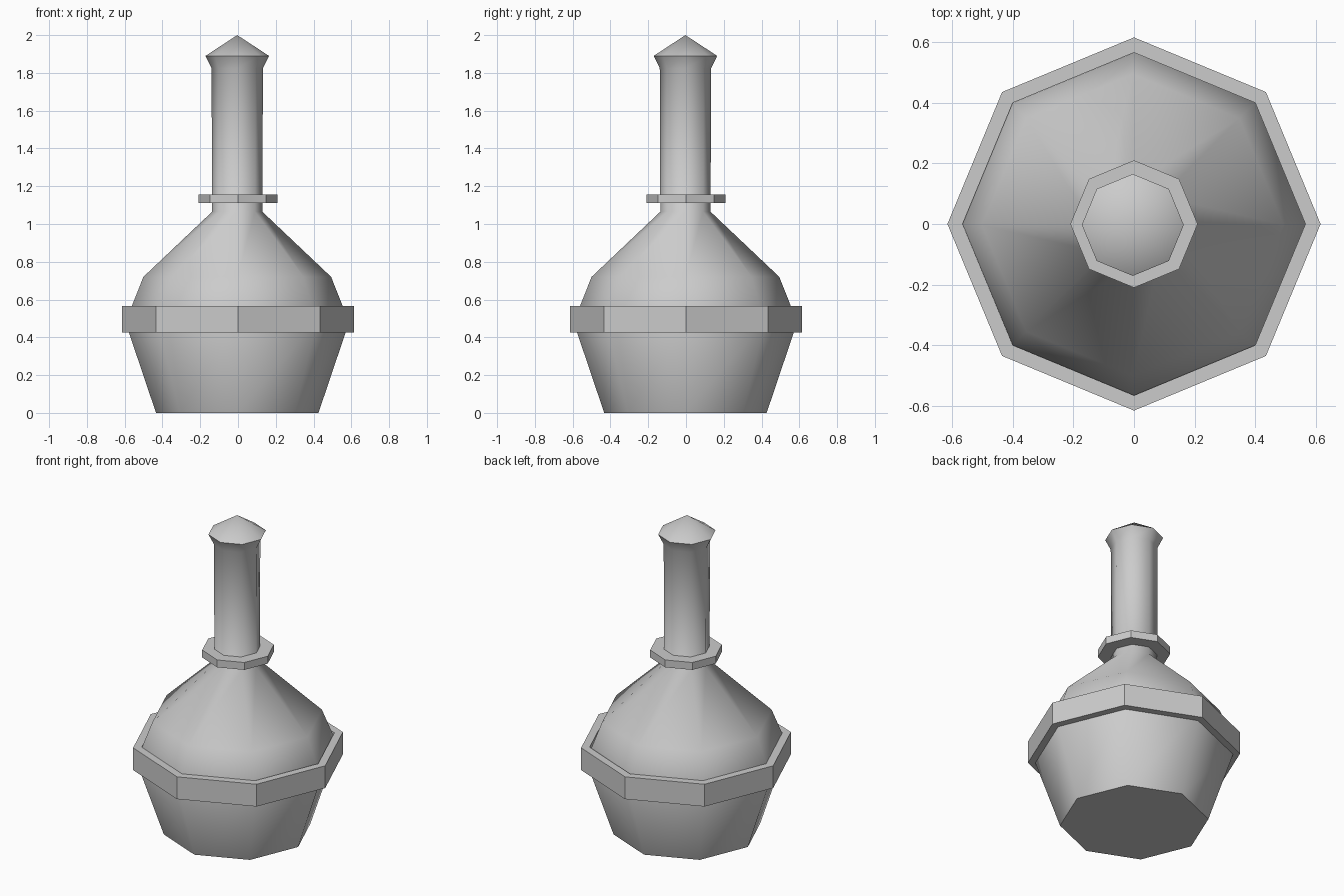
import bpy, bmesh
from math import cos, sin, pi

if "Cube" in bpy.data.objects:
    bpy.data.objects.remove(bpy.data.objects["Cube"])

SIDES = 8


def lathe(name, profile, centre=(0, 0), closed=False, smooth=None):
    """Spin an (r, z) profile into an eight-sided solid; r = 0 makes a tip."""
    bm = bmesh.new()
    rings = []
    for r, z in profile:
        count = SIDES if r else 1
        rings.append([bm.verts.new((centre[0] + r * cos(2 * pi * i / SIDES),
                                    centre[1] + r * sin(2 * pi * i / SIDES), z))
                      for i in range(count)])
    pairs = list(zip(rings, rings[1:]))
    if closed:
        pairs.append((rings[-1], rings[0]))
    for a, b in pairs:
        for i in range(SIDES):
            j = (i + 1) % SIDES
            if len(b) == 1:
                bm.faces.new((a[i], a[j], b[0]))
            else:
                bm.faces.new((a[i], a[j], b[j], b[i]))
    if not closed:
        bm.faces.new(rings[0][::-1])
    bmesh.ops.recalc_face_normals(bm, faces=bm.faces)
    mesh = bpy.data.meshes.new(name)
    bm.to_mesh(mesh)
    bm.free()
    obj = bpy.data.objects.new(name, mesh)
    bpy.context.collection.objects.link(obj)
    if smooth:
        bpy.ops.object.select_all(action='DESELECT')
        obj.select_set(True)
        bpy.context.view_layer.objects.active = obj
        bpy.ops.object.shade_smooth_by_angle(angle=smooth)
    return obj


def band(name, inner, outer, z0, z1):
    return lathe(name, [(inner, z0), (outer, z0), (outer, z1), (inner, z1)], closed=True)


# Flask: tapered base, shoulder, long neck and flared pointed stopper
lathe("flask_body",
      [(0.43, 0), (0.592, 0.48), (0.497, 0.72), (0.133, 1.065),
       (0.136, 1.825), (0.168, 1.89), (0, 2.0)],
      centre=(-0.004, -0.003), smooth=pi / 3.2)

# Wide band round the belly
band("belly_band", 0.565, 0.615, 0.425, 0.567)

# Thin collar at the foot of the neck
band("neck_collar", 0.13, 0.21, 1.11, 1.157)
